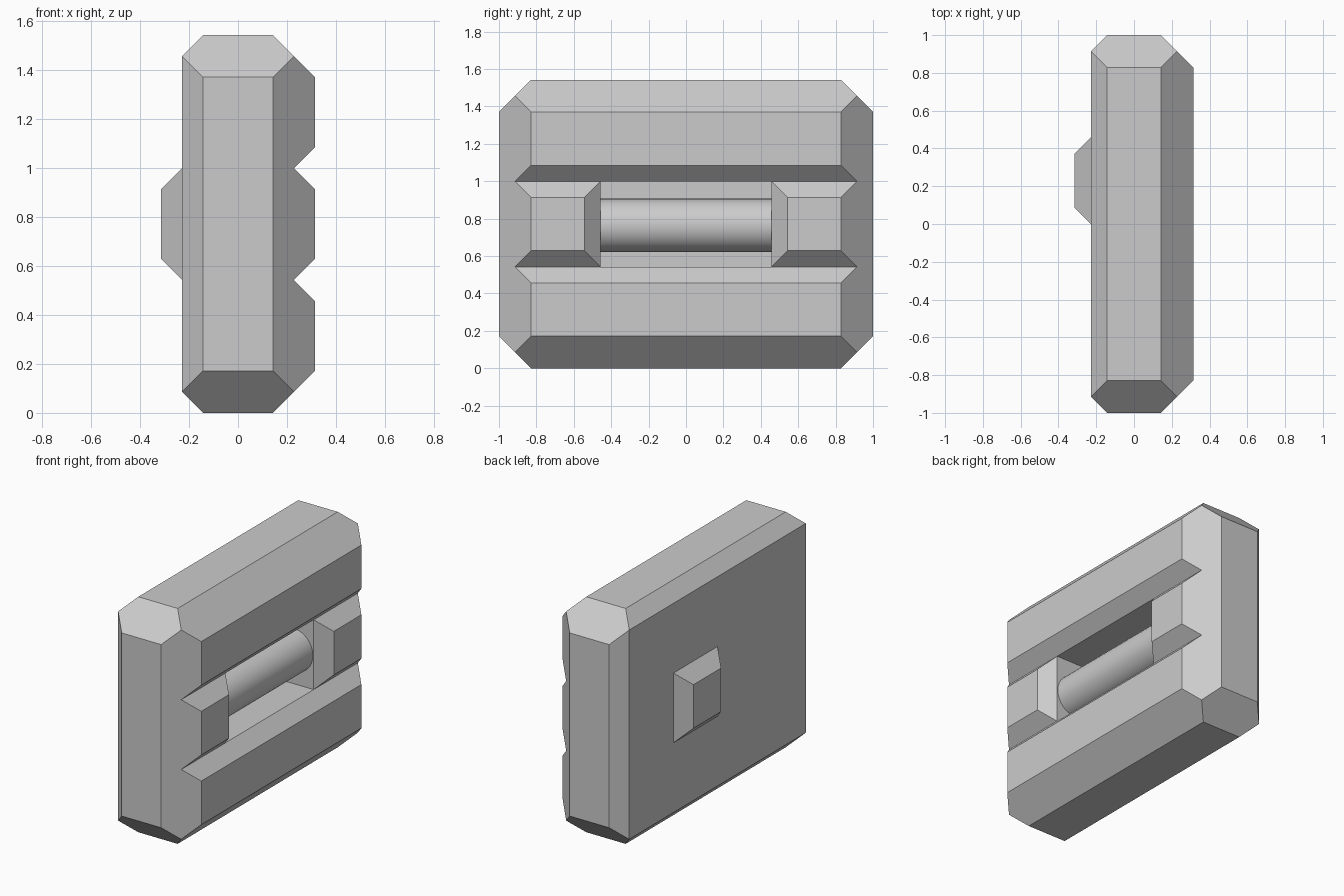
import bpy, bmesh, math
from mathutils import Vector

if "Cube" in bpy.data.objects:
    bpy.data.objects.remove(bpy.data.objects["Cube"])

C = 0.4571          # grid cell size
B = 0.0857          # bevel height and inset
HX, HY = C / 2, 2 * C
Z0 = B
ZR = [Z0 + C * i for i in range(4)]      # row boundaries
YR = [C * (i - 2) for i in range(5)]     # column boundaries

bm = bmesh.new()


def face(pts):
    bm.faces.new([bm.verts.new(p) for p in pts])


def ring(axis, level, u0, u1, v0, v1):
    """Rectangle perpendicular to an axis."""
    out = []
    for u, v in ((u0, v0), (u1, v0), (u1, v1), (u0, v1)):
        p = Vector((0, 0, 0))
        p[axis], p[(axis + 1) % 3], p[(axis + 2) % 3] = level, u, v
        out.append(p)
    return out


def walls(a, b):
    for i in range(4):
        j = (i + 1) % 4
        face((a[i], a[j], b[j], b[i]))


def bump(axis, level, sign, u0, u1, v0, v1):
    """Open-based frustum rising from one side of the block."""
    base = ring(axis, level, u0, u1, v0, v1)
    top = ring(axis, level + sign * B, u0 + B, u1 - B, v0 + B, v1 - B)
    walls(base, top)
    face(top)


# Narrow sides: front, back, bottom, top
for s in (-1, 1):
    bump(1, s * HY, s, ZR[0], ZR[3], -HX, HX)
bump(2, ZR[0], -1, -HX, HX, -HY, HY)
bump(2, ZR[3], 1, -HX, HX, -HY, HY)

# Handle side: two full rails and two end blocks
for r in (0, 2):
    bump(0, HX, 1, -HY, HY, ZR[r], ZR[r + 1])
for y in (-HY, C):
    bump(0, HX, 1, y, y + C, ZR[1], ZR[2])

# Recess behind the bar
mouth = ring(0, HX, -C, C, ZR[1], ZR[2])
floor = ring(0, -HX + 0.008, -C, C, ZR[1], ZR[2])
walls(mouth, floor)
face(floor)

# Flat rear with a single raised block
for i in range(4):
    for j in range(3):
        if (i, j) == (2, 1):
            bump(0, -HX, -1, YR[i], YR[i + 1], ZR[j], ZR[j + 1])
        else:
            face(ring(0, -HX, YR[i], YR[i + 1], ZR[j], ZR[j + 1]))

# Split along the grid so the panels weld, then merge flat areas
cuts = [((0, y, 0), (0, 1, 0)) for y in YR[1:4]] + [((0, 0, z), (0, 0, 1)) for z in ZR[1:3]]
for co, no in cuts:
    bmesh.ops.bisect_plane(bm, geom=bm.verts[:] + bm.edges[:] + bm.faces[:],
                           plane_co=co, plane_no=no, dist=1e-5)
bmesh.ops.remove_doubles(bm, verts=bm.verts[:], dist=1e-4)
bmesh.ops.recalc_face_normals(bm, faces=bm.faces[:])
bmesh.ops.dissolve_limit(bm, angle_limit=math.radians(1),
                         verts=bm.verts[:], edges=bm.edges[:])
mesh = bpy.data.meshes.new("block_body")
bm.to_mesh(mesh)
bm.free()
bpy.context.collection.objects.link(bpy.data.objects.new("block_body", mesh))

# Round grab bar
bpy.ops.mesh.primitive_cylinder_add(vertices=32, radius=0.143, depth=2 * C,
                                    location=(0.08, 0, 0.764),
                                    rotation=(math.pi / 2, 0, 0))
bar = bpy.context.object
bar.name = "grab_bar"
bpy.ops.object.shade_smooth_by_angle(angle=math.radians(30))
